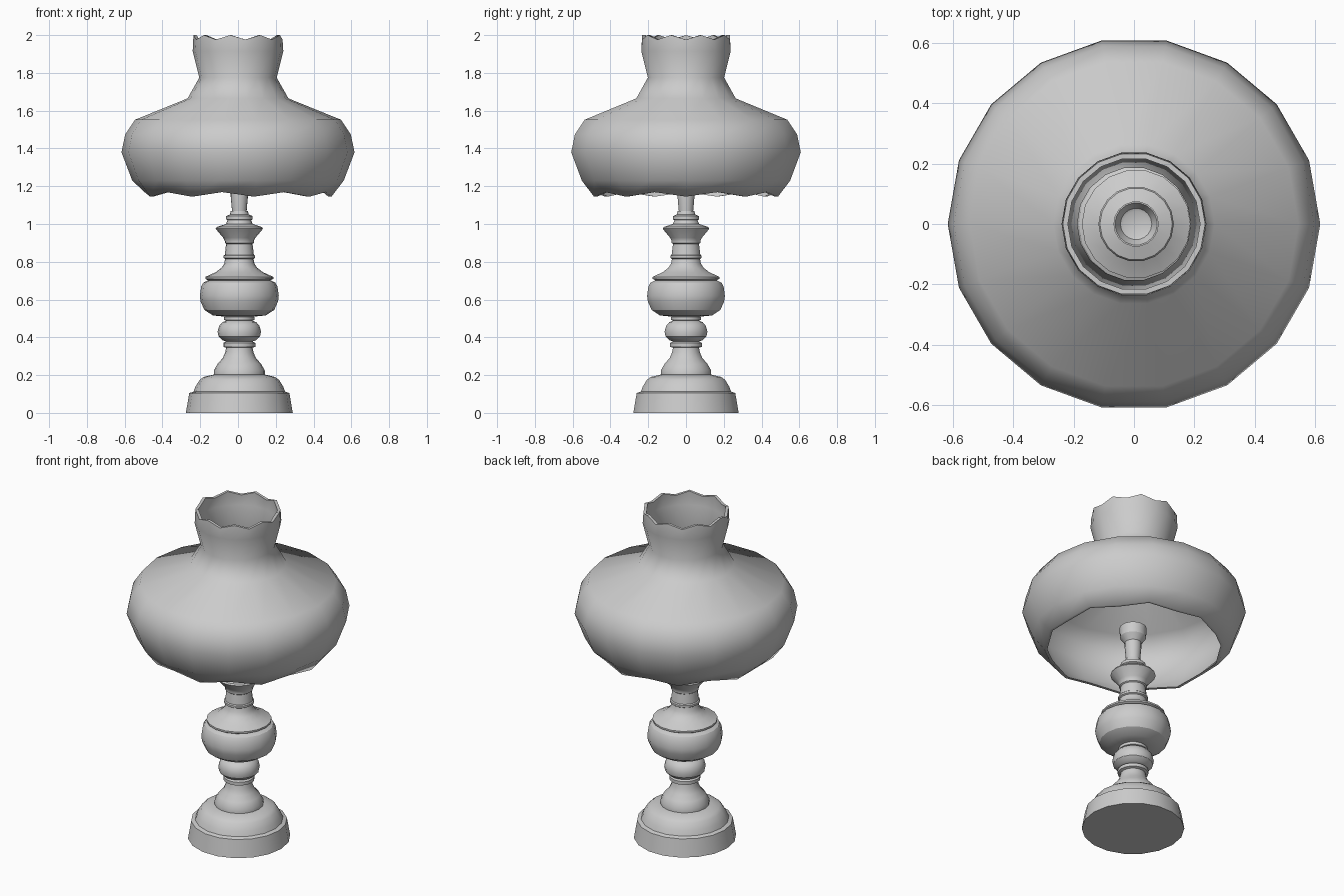
import bpy, bmesh, math

SIDES = 18

# Remove the default cube only
cube = bpy.data.objects.get("Cube")
if cube:
    bpy.data.objects.remove(cube, do_unlink=True)

# Single plain grey finish
grey = bpy.data.materials.new("plain grey")
grey.use_nodes = True
colour = (0.6, 0.6, 0.6, 1)
grey.diffuse_color = colour
grey.node_tree.nodes["Principled BSDF"].inputs["Base Color"].default_value = colour


def lathe(name, profile, x=0, closed=False, wave=None, sharp=30):
    """Spin (radius, height) points round z; wave(i) scallops profile point i."""
    bm = bmesh.new()
    rings = []
    for i, (r, z) in enumerate(profile):
        amp = wave(i) if wave else 0
        ring = []
        for k in range(SIDES):
            a = math.tau * k / SIDES
            dz = -amp * math.cos(a * SIDES / 2)
            ring.append(bm.verts.new((x + r * math.cos(a), r * math.sin(a), z + dz)))
        rings.append(ring)
    pairs = list(zip(rings, rings[1:]))
    if closed:
        pairs.append((rings[-1], rings[0]))
    else:
        bm.faces.new(rings[0][::-1])
        bm.faces.new(rings[-1])
    for low, high in pairs:
        for k in range(SIDES):
            n = (k + 1) % SIDES
            bm.faces.new((low[k], low[n], high[n], high[k]))
    bmesh.ops.recalc_face_normals(bm, faces=bm.faces)
    mesh = bpy.data.meshes.new(name)
    bm.to_mesh(mesh)
    bm.free()
    obj = bpy.data.objects.new(name, mesh)
    bpy.context.collection.objects.link(obj)
    mesh.materials.append(grey)
    bpy.ops.object.select_all(action='DESELECT')
    obj.select_set(True)
    bpy.context.view_layer.objects.active = obj
    bpy.ops.object.shade_smooth_by_angle(angle=math.radians(sharp))
    return obj


AXIS = 0.007

# Stepped foot
lathe("base", [(.283, 0), (.265, .105), (.243, .112), (.232, .14), (.21, .175),
               (.19, .19), (.135, .203)], AXIS)

# Turned column, from the foot to the bulb
lathe("lower_column", [(.135, .2), (.135, .225), (.115, .26), (.088, .29), (.075, .32),
                       (.07, .345), (.085, .35), (.085, .37), (.07, .378), (.09, .385),
                       (.11, .405), (.115, .43), (.107, .46), (.09, .48), (.07, .488),
                       (.08, .492), (.08, .508), (.07, .514)], AXIS)

# Round bulb with its lipped shoulder
lathe("bulb", [(.08, .51), (.14, .516), (.185, .545), (.205, .59), (.209, .62),
               (.202, .67), (.19, .69), (.165, .702), (.18, .71), (.18, .72),
               (.125, .745), (.095, .768), (.08, .79), (.075, .818)], AXIS)

# Collar, disc and burner rings
lathe("collar", [(.075, .815), (.083, .82), (.083, .832), (.077, .837), (.07, .895),
                 (.077, .9), (.077, .91), (.085, .927), (.12, .968), (.125, .975),
                 (.12, .984), (.07, 1.0), (.063, 1.02), (.07, 1.025), (.07, 1.042),
                 (.05, 1.05), (.045, 1.07)], AXIS)

# Lamp holder: thin tube that opens into a cup
lathe("lamp_holder", [(.038, 1.06), (.046, 1.15), (.046, 1.18), (.072, 1.215),
                      (.075, 1.275), (.07, 1.275), (.052, 1.24), (.042, 1.235)], AXIS)

# Hollow shade: outer wall going up, inner wall coming back down
outer = [(.495, 1.157), (.56, 1.23), (.617, 1.38), (.597, 1.475), (.545, 1.552),
         (.267, 1.665), (.205, 1.775), (.24, 1.915), (.236, 1.988)]
inner = [(r - .017, z - (.012 if 1.5 < z < 1.7 else 0)) for r, z in reversed(outer)]
rims = {0, len(outer) - 1, len(outer), 2 * len(outer) - 1}
lathe("lamp_shade", outer + inner, closed=True,
      wave=lambda i: .012 if i in rims else 0, sharp=50)
